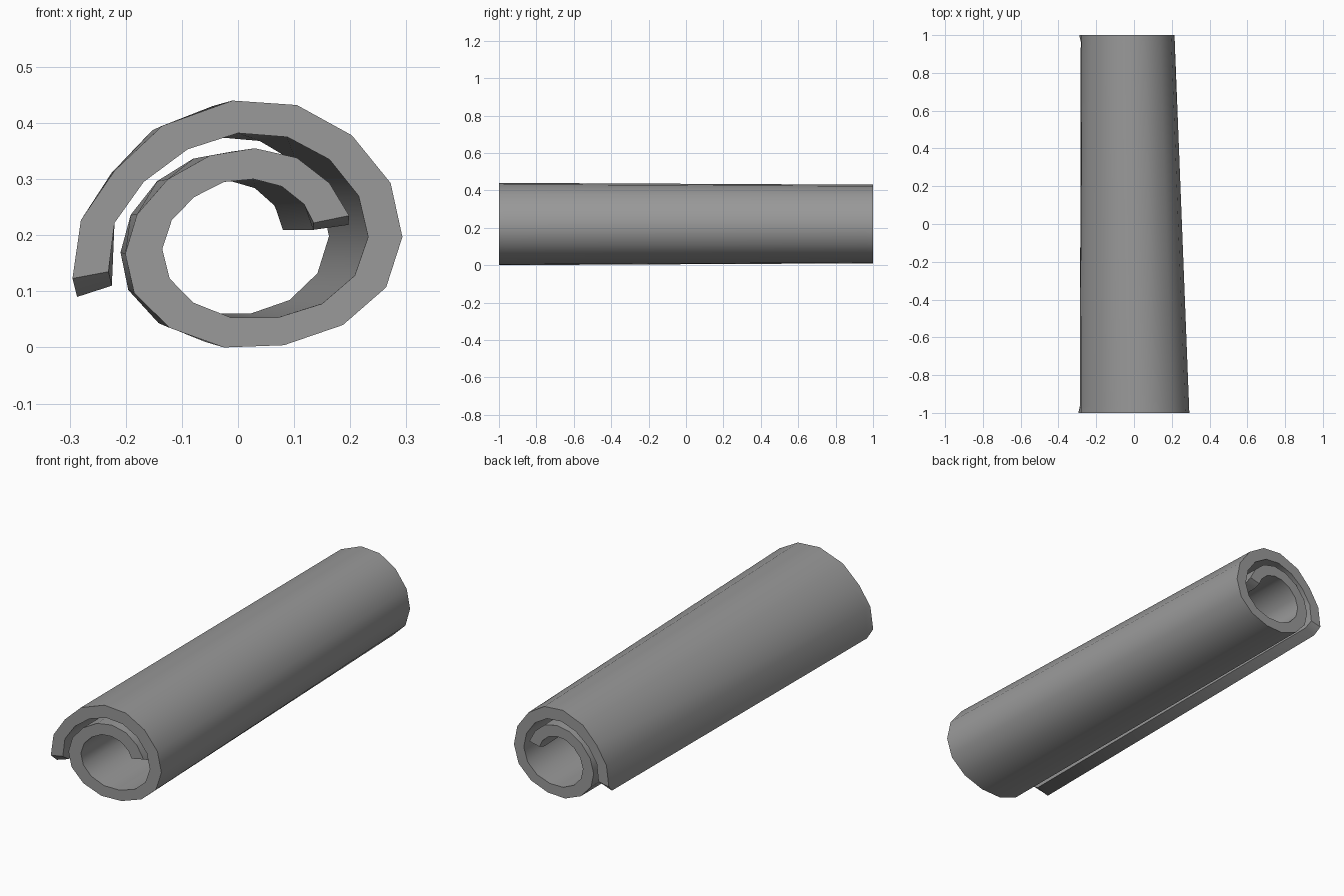
import bpy, bmesh

if "Cube" in bpy.data.objects:
    bpy.data.objects.remove(bpy.data.objects["Cube"])

# Spiral cross-section at the front end, from outer tail to inner tail (x, z)
OUTER = [(-.295, .123), (-.28, .227), (-.22, .315), (-.135, .395), (-.01, .44), (.105, .432),
         (.203, .378), (.272, .293), (.293, .197), (.264, .107), (.187, .04), (.082, .004),
         (-.025, .0), (-.122, .035), (-.185, .097), (-.201, .167), (-.18, .237), (-.125, .3),
         (-.05, .342), (.03, .355), (.105, .338), (.163, .293), (.198, .235)]
INNER = [(-.231, .135), (-.22, .222), (-.168, .295), (-.09, .353), (0, .382), (.088, .375),
         (.163, .335), (.215, .27), (.232, .197), (.208, .128), (.15, .078), (.07, .053),
         (-.012, .053), (-.08, .08), (-.122, .123), (-.135, .175), (-.118, .227), (-.078, .268),
         (-.025, .295), (.028, .3), (.078, .287), (.118, .255), (.135, .222)]


def ring(bm, points, y, drop):
    """Spiral at depth y: wound tighter towards the back, tails dropped by the given amount."""
    t = (y + 1) / 2
    verts = []
    for x, z in points:
        x += (-.29 + (x + .295) * .858 - x) * t
        z += (.22 + (z - .22) * .955 - z) * t
        verts.append(bm.verts.new((x, y, z)))
    verts[0].co.x += drop * .25
    verts[0].co.z -= drop
    verts[-1].co.z -= drop * .5
    return verts


# Rolled mat: loft through four stations, with clipped corners at both ends
bm = bmesh.new()
stations = ((-1, 0), (-.965, 1), (.965, 1), (1, 0))
rings = [(ring(bm, OUTER, y, d * .033), ring(bm, INNER, y, d * .025)) for y, d in stations]
for (o1, i1), (o2, i2) in zip(rings, rings[1:]):
    for a, b in ((o1, o2), (i1, i2)):
        for k in range(len(a) - 1):
            bm.faces.new((a[k], a[k + 1], b[k + 1], b[k]))
    for k in (0, -1):                      # tail edges
        bm.faces.new((o1[k], o2[k], i2[k], i1[k]))
for o, i in (rings[0], rings[-1]):         # spiral end caps
    for k in range(len(o) - 1):
        bm.faces.new((o[k], o[k + 1], i[k + 1], i[k]))
bmesh.ops.recalc_face_normals(bm, faces=bm.faces)

mesh = bpy.data.meshes.new("rolled_mat")
bm.to_mesh(mesh)
bm.free()
mat_roll = bpy.data.objects.new("rolled_mat", mesh)
bpy.context.collection.objects.link(mat_roll)

# Dark grey foam
foam = bpy.data.materials.new("dark_grey_foam")
foam.diffuse_color = (.32, .32, .32, 1)
foam.use_nodes = True
foam.node_tree.nodes["Principled BSDF"].inputs["Base Color"].default_value = foam.diffuse_color
mesh.materials.append(foam)

# Smooth roll, crisp rims
bpy.context.view_layer.objects.active = mat_roll
mat_roll.select_set(True)
bpy.ops.object.shade_smooth_by_angle(angle=.8)
